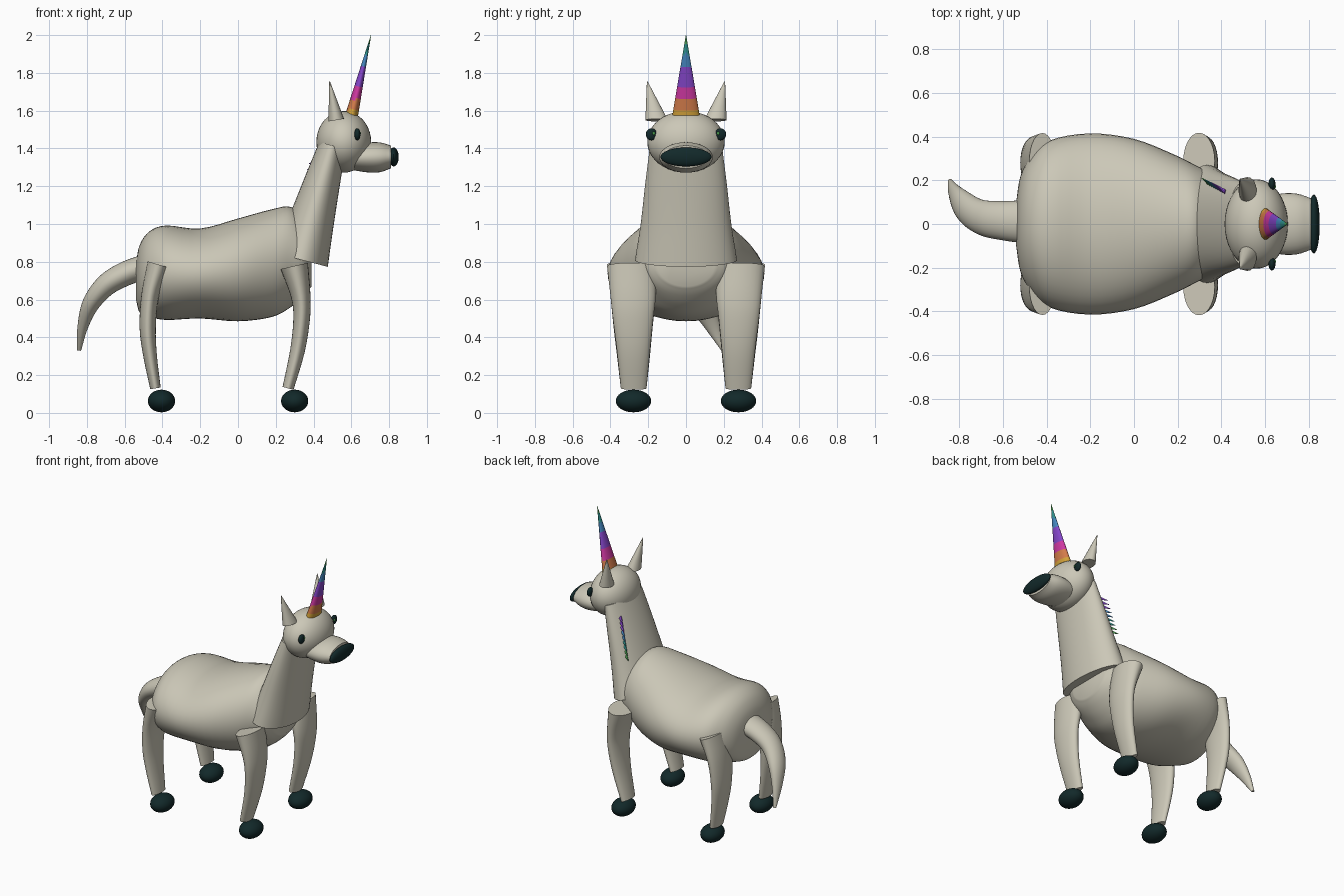
import bpy, bmesh, math
from mathutils import Vector, Matrix

if "Cube" in bpy.data.objects:
    bpy.data.objects.remove(bpy.data.objects["Cube"])


def material(name, rgb):
    m = bpy.data.materials.new(name)
    m.diffuse_color = (*rgb, 1)
    m.use_nodes = True
    m.node_tree.nodes["Principled BSDF"].inputs["Base Color"].default_value = m.diffuse_color
    return m


COAT = material("warm_white", (0.60, 0.575, 0.475))
DARK = material("dark_teal", (0.006, 0.022, 0.023))
GOLD = material("gold", (0.65, 0.36, 0.04))
ORANGE = material("orange", (0.65, 0.20, 0.07))
PINK = material("magenta", (0.62, 0.04, 0.36))
PURPLE = material("purple", (0.23, 0.06, 0.58))
BLUE = material("blue", (0.06, 0.24, 0.52))
TEAL = material("teal", (0.03, 0.30, 0.28))
GREEN = material("green", (0.07, 0.36, 0.08))


def finish(name, bm, mats, rule=None, angle=40):
    """Turn a bmesh into a smooth-shaded object; rule picks a material per face."""
    bmesh.ops.recalc_face_normals(bm, faces=bm.faces[:])
    if rule:
        for f in bm.faces:
            f.material_index = rule(f.calc_center_median())
    mesh = bpy.data.meshes.new(name)
    bm.to_mesh(mesh)
    bm.free()
    for m in mats:
        mesh.materials.append(m)
    ob = bpy.data.objects.new(name, mesh)
    bpy.context.collection.objects.link(ob)
    bpy.ops.object.select_all(action='DESELECT')
    ob.select_set(True)
    bpy.context.view_layer.objects.active = ob
    bpy.ops.object.shade_smooth_by_angle(angle=math.radians(angle))
    return ob


def ellipsoid(name, centre, radii, mat, seg=32):
    bm = bmesh.new()
    bmesh.ops.create_uvsphere(
        bm, u_segments=seg, v_segments=seg // 2, radius=1,
        matrix=Matrix.Translation(centre) @ Matrix.Diagonal((*radii, 1)))
    return finish(name, bm, [mat])


def smooth_path(st, sub):
    """Catmull-Rom through the stations."""
    p = [Vector(s) for s in st]
    p = [2 * p[0] - p[1]] + p + [2 * p[-1] - p[-2]]
    out = []
    for i in range(1, len(p) - 2):
        a, b, c, d = p[i - 1:i + 3]
        for k in range(sub):
            t = k / sub
            out.append(0.5 * (2 * b + (c - a) * t + (2 * a - 5 * b + 4 * c - d) * t * t
                              + (3 * b - a - 3 * c + d) * t ** 3))
    return out + [p[-2]]


def loft(name, stations, mats, sub=4, seg=32, axis=None, rule=None):
    """Elliptical rings; a station is x, y, z, sideways radius, other radius."""
    path = smooth_path(stations, sub)
    bm = bmesh.new()
    rings = []
    for i, s in enumerate(path):
        d = path[min(i + 1, len(path) - 1)] - path[max(i - 1, 0)]
        t = Vector(axis) if axis else Vector((d[0], 0, d[2])).normalized()
        n = Vector((t.z, 0, -t.x))
        c = Vector(s[:3])
        ring = []
        for k in range(seg):
            a = 2 * math.pi * k / seg
            ring.append(bm.verts.new(c + Vector((0, s[3] * math.cos(a), 0)) + n * s[4] * math.sin(a)))
        rings.append(ring)
    for r, q in zip(rings, rings[1:]):
        for k in range(seg):
            bm.faces.new((r[k], r[(k + 1) % seg], q[(k + 1) % seg], q[k]))
    bm.faces.new(rings[0])
    bm.faces.new(rings[-1])
    return finish(name, bm, mats, rule)


# Barrel body
loft("body", [(-.54, 0, .70, .10, .10), (-.52, 0, .71, .22, .18), (-.47, 0, .735, .31, .225),
              (-.38, 0, .742, .385, .25), (-.2, 0, .738, .415, .238), (0, 0, .757, .39, .272),
              (.18, 0, .793, .32, .285), (.28, 0, .825, .27, .265), (.35, 0, .82, .23, .20),
              (.39, 0, .78, .15, .11)], [COAT], seg=48, axis=(1, 0, 0))

# Neck, head and snout
loft("neck", [(.335, 0, .81, .27, .145), (.385, 0, 1.0, .24, .122),
              (.445, 0, 1.22, .215, .096), (.50, 0, 1.415, .19, .073)], [COAT], seg=40)
ellipsoid("head", (.56, 0, 1.435), (.145, .205, .163), COAT, 40)
loft("snout", [(.58, 0, 1.35, .12, .06), (.68, 0, 1.352, .14, .078),
               (.75, 0, 1.353, .138, .079), (.81, 0, 1.355, .118, .06)], [COAT], axis=(1, 0, 0))
ellipsoid("nose_tip", (.824, 0, 1.355), (.027, .135, .05), DARK)

# Tail curling down and to one side
loft("tail", [(-.49, .01, .775, .10, .065), (-.6, .015, .735, .09, .064), (-.7, .03, .675, .082, .058),
              (-.78, .08, .575, .075, .046), (-.822, .14, .455, .045, .028),
              (-.842, .197, .33, .010, .011)], [COAT], sub=5)

# Legs, hooves, ears and eyes on both sides
LEGS = {
    "front": [(.298, .288, .778, .13, .074), (.332, .28, .62, .12, .052), (.337, .28, .5, .107, .044),
              (.315, .278, .33, .088, .039), (.265, .277, .13, .068, .030)],
    "hind": [(-.42, .287, .785, .13, .062), (-.465, .28, .62, .12, .047), (-.478, .28, .45, .103, .043),
             (-.465, .278, .3, .087, .036), (-.437, .277, .13, .068, .028)],
}
HOOF_X = {"front": .30, "hind": -.405}
for side, s in (("left", 1), ("right", -1)):
    for end, st in LEGS.items():
        loft(f"{end}_leg_{side}", [(x, s * y, z, a, b) for x, y, z, a, b in st], [COAT], seg=28)
        ellipsoid(f"{end}_hoof_{side}", (HOOF_X[end], s * .278, .063), (.072, .094, .06), DARK)
    loft(f"ear_{side}", [(.52, s * .155, 1.55, .06, .042), (.485, s * .205, 1.755, .002, .002)],
         [COAT], sub=3, seg=20)
    ellipsoid(f"eye_{side}", (.632, s * .183, 1.475), (.016, .03, .032), DARK, 20)
    ellipsoid(f"pupil_{side}", (.644, s * .171, 1.48), (.007, .008, .009), GREEN, 12)

# Horn, banded by height
BANDS = [1.605, 1.66, 1.73, 1.83, 1.90, 1.96]
loft("horn", [(.602, 0, 1.577, .072, .034), (.704, 0, 2.0, .001, .001)],
     [GOLD, ORANGE, PINK, PURPLE, BLUE, TEAL, GREEN], sub=28,
     rule=lambda c: sum(c.z > b for b in BANDS))

# Small mane of spikes down the back of the neck
for i in range(9):
    t = i / 8
    x, y, z = .345 + .065 * t, .19 - .03 * t, 1.09 + .24 * t
    colour = (GREEN, TEAL, BLUE, PURPLE)[min(3, int(t * 4))]
    loft(f"mane_spike_{i + 1}", [(x + .01, y - .015, z + .005, .012, .013),
                                 (x - .035, y + .02, z - .012, .002, .002)], [colour], sub=2, seg=10)
